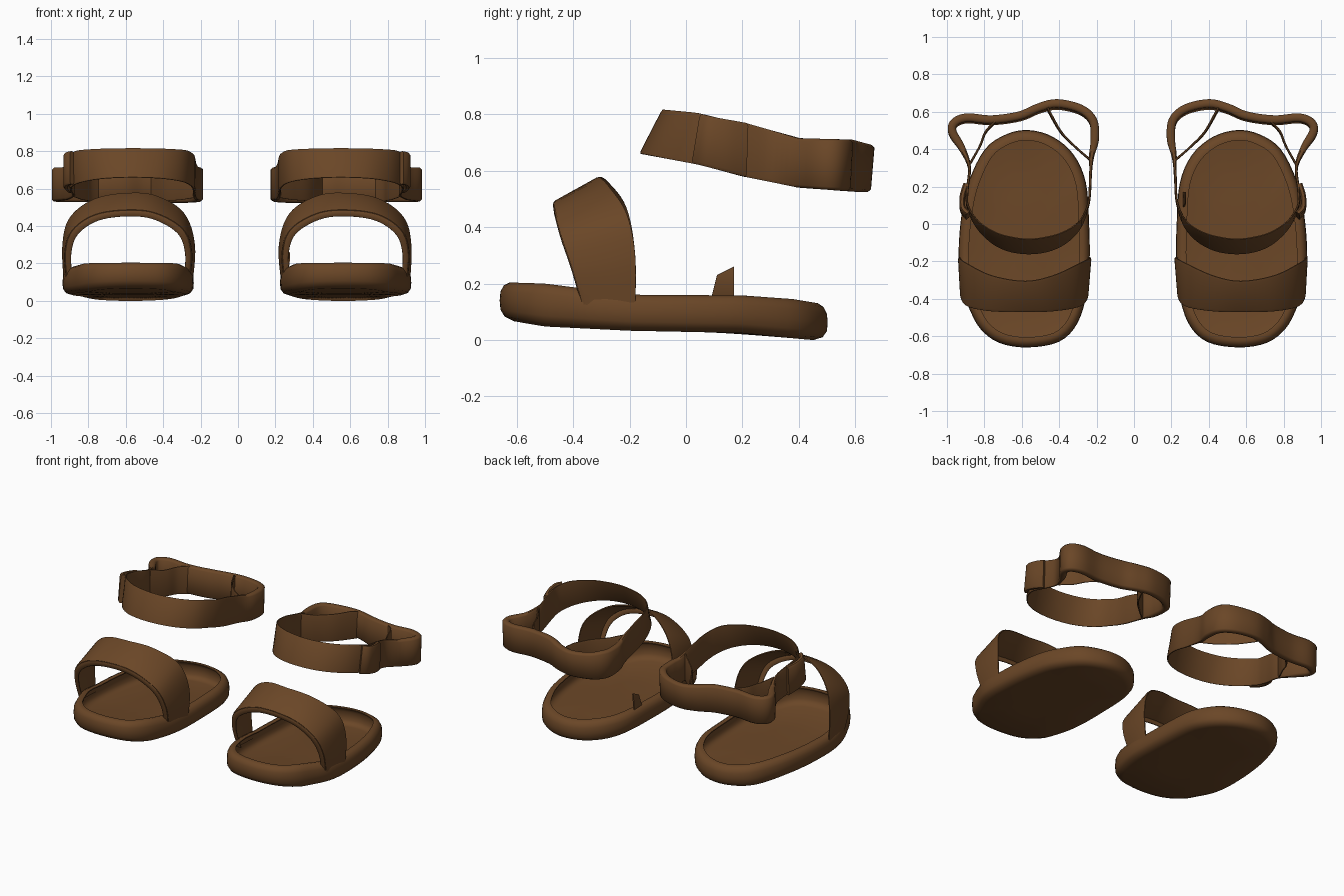
import bpy, bmesh, math
from mathutils import Vector

cube = bpy.data.objects.get("Cube")
if cube:
    bpy.data.objects.remove(cube, do_unlink=True)

leather = bpy.data.materials.new("brown leather")
leather.use_nodes = True
BROWN = (0.145, 0.062, 0.02, 1)
leather.diffuse_color = BROWN
leather.node_tree.nodes["Principled BSDF"].inputs["Base Color"].default_value = BROWN


def spline(points, closed=False, steps=6):
    """Smooth curve through the points."""
    p = [Vector(q) for q in points]
    n = len(p)
    pick = (lambda i: p[i % n]) if closed else (lambda i: p[max(0, min(n - 1, i))])
    out = []
    for i in range(n if closed else n - 1):
        a, b, c, d = (pick(i + k) for k in (-1, 0, 1, 2))
        for s in range(steps):
            t = s / steps
            out.append(0.5 * (2 * b + (c - a) * t + (2 * a - 5 * b + 4 * c - d) * t * t
                              + (3 * b - a - 3 * c + d) * t ** 3))
    return out if closed else out + [p[-1]]


def lerp_table(table, y):
    """Piecewise linear value along the foot."""
    if y <= table[0][0]:
        return table[0][1]
    for (a, u), (b, v) in zip(table, table[1:]):
        if y <= b:
            return u + (v - u) * (y - a) / (b - a)
    return table[-1][1]


def loft(name, rings, side, path_closed=False):
    """Skin a list of cross-sections; the right shoe is mirrored."""
    bm = bmesh.new()
    rows = []
    for ring in rings:
        rows.append([bm.verts.new((v.x if side > 0 else -v.x - 0.012, v.y, v.z)) for v in ring])
    n = len(rows[0])
    pairs = list(zip(rows, rows[1:])) + ([(rows[-1], rows[0])] if path_closed else [])
    for a, b in pairs:
        for i in range(n):
            j = (i + 1) % n
            bm.faces.new((a[i], a[j], b[j], b[i]))
    if not path_closed:
        bm.faces.new(rows[0])
        bm.faces.new(rows[-1])
    bmesh.ops.recalc_face_normals(bm, faces=bm.faces)
    mesh = bpy.data.meshes.new(name)
    bm.to_mesh(mesh)
    bm.free()
    mesh.materials.append(leather)
    obj = bpy.data.objects.new(("left_" if side > 0 else "right_") + name, mesh)
    bpy.context.collection.objects.link(obj)
    bpy.ops.object.select_all(action='DESELECT')
    obj.select_set(True)
    bpy.context.view_layer.objects.active = obj
    bpy.ops.object.shade_smooth_by_angle(angle=math.radians(50))


def ribbon(name, low, high, thick, side, closed=False):
    """Flat strap with softened edges; thick maps y to thickness."""
    n = len(low)
    rings = []
    for i in range(n):
        a, b = (((i - 1) % n, (i + 1) % n) if closed else (max(i - 1, 0), min(i + 1, n - 1)))
        across = high[i] - low[i]
        along = low[b] + high[b] - low[a] - high[a]
        normal = along.cross(across).normalized() * lerp_table(thick, low[i].y) / 2
        section = [(0, .5), (.06, 1), (.94, 1), (1, .5), (1, -.5), (.94, -1), (.06, -1), (0, -.5)]
        rings.append([low[i] + across * u + normal * v for u, v in section])
    loft(name, rings, side, closed)


# Sole outline and its heights from toe to heel
OUTLINE = [(.56, -.66), (.71, -.635), (.81, -.56), (.87, -.45), (.918, -.32), (.926, -.15),
           (.91, .05), (.87, .23), (.785, .4), (.67, .48), (.55, .502), (.42, .465),
           (.31, .37), (.245, .22), (.228, 0), (.225, -.2), (.238, -.36), (.29, -.53), (.39, -.63)]
SOLE_LOW = [(-.66, .075), (-.5, .048), (-.2, .033), (.2, .025), (.36, .008), (.45, 0)]
SOLE_TOP = [(-.66, .205), (-.5, .2), (-.36, .182), (-.18, .16), (.2, .158), (.38, .145), (.5, .125)]


def sole(side):
    edge = spline([(x, y, 0) for x, y in OUTLINE], True, 4)
    n = len(edge)
    centre = Vector((.57, -.08, 0))
    inward = [Vector((0, 0, 1)).cross(edge[(i + 1) % n] - edge[i - 1]).normalized()
              for i in range(n)]

    def ring(inset, height, scale):
        out = []
        for v, d in zip(edge, inward):
            q = centre + (v + d * inset - centre) * scale
            z0, z1 = lerp_table(SOLE_LOW, q.y), lerp_table(SOLE_TOP, q.y)
            out.append(Vector((q.x, q.y, z0 + (z1 - z0) * height)))
        return out

    # Flat bottom, curved side and curled rim, then the hollow inside down to a thin floor
    profile = [(.05, 0, .02), (.05, 0, .5), (.05, 0, 1), (.018, .08, 1), (.003, .25, 1), (0, .5, 1),
               (.003, .75, 1), (.015, .92, 1), (.035, 1, 1), (.055, .98, 1),
               (.055, .93, 1), (.035, .93, 1), (.02, .84, 1), (.011, .7, 1), (.01, .5, 1),
               (.013, .28, 1), (.026, .14, 1), (.052, .08, 1), (.052, .08, .5), (.052, .08, .02)]
    loft("sole", [ring(*p) for p in profile], side)


# Toe strap edges
TOE_REAR = [(.235, -.18, .1), (.223, -.18, .3), (.278, -.21, .467), (.42, -.275, .558), (.57, -.305, .575),
            (.75, -.275, .545), (.883, -.21, .447), (.922, -.18, .3), (.915, -.18, .1)]
TOE_FRONT = [(.25, -.36, .12), (.24, -.40, .26), (.283, -.44, .382), (.42, -.463, .465), (.57, -.468, .485),
             (.75, -.463, .46), (.872, -.44, .377), (.91, -.40, .26), (.902, -.36, .12)]

# Ankle strap path, with the loops at the back
ANKLE = [(.55, -.16), (.4, -.13), (.287, -.04), (.232, .1), (.221, .25), (.215, .36), (.198, .45),
         (.207, .545), (.275, .605), (.4, .632), (.5, .61), (.6, .57), (.75, .55), (.88, .56),
         (.948, .535), (.958, .485), (.905, .4), (.868, .3), (.879, .18), (.875, .08), (.813, -.04), (.7, -.13)]
INNER_WEB = [(.22, .34), (.3, .41), (.38, .49), (.45, .61)]
OUTER_WEB = [(.865, .32), (.81, .42), (.78, .49), (.72, .55)]
BUCKLE_TAB = [(.875, .03), (.903, .07), (.905, .14), (.885, .21)]
BAND_LOW = [(-.16, .66), (.05, .62), (.2, .58), (.4, .54), (.6, .525)]
BAND_TOP = [(-.16, .815), (0, .805), (.2, .77), (.4, .715), (.57, .71), (.64, .69)]


def band(name, path, thick, side, closed=False):
    pts = spline([(x, y, 0) for x, y in path], closed, 5)
    low = [Vector((p.x, p.y, lerp_table(BAND_LOW, p.y))) for p in pts]
    # The front leans back, the heel leans out
    lean = [(-.15, .08), (.1, .01), (.4, 0), (.65, .015)]
    high = [Vector((p.x, p.y + lerp_table(lean, p.y), lerp_table(BAND_TOP, p.y))) for p in pts]
    ribbon(name, low, high, thick, side, closed)


for side in (1, -1):
    sole(side)
    front = spline(TOE_FRONT)
    ribbon("toe_strap", front, spline(TOE_REAR), [(0, .012)], side)
    # Turned-in front edge of the toe strap
    middle = Vector((.575, -.42, .12))
    ribbon("toe_strap_lip", front, [v.lerp(middle, .09) for v in front], [(0, .008)], side)
    band("ankle_strap", ANKLE, [(0, .01), (.3, .016), (.45, .045)], side, True)
    band("inner_loop_web", INNER_WEB, [(0, .012)], side)
    band("outer_loop_web", OUTER_WEB, [(0, .012)], side)
    band("buckle_tab", BUCKLE_TAB, [(0, .03)], side)

# Loose scrap standing on the inner edge of the left sole
ribbon("loose_tab", [Vector((.265, .09, .15)), Vector((.265, .17, .15))],
       [Vector((.275, .11, .23)), Vector((.275, .17, .26))], [(0, .008)], 1)
